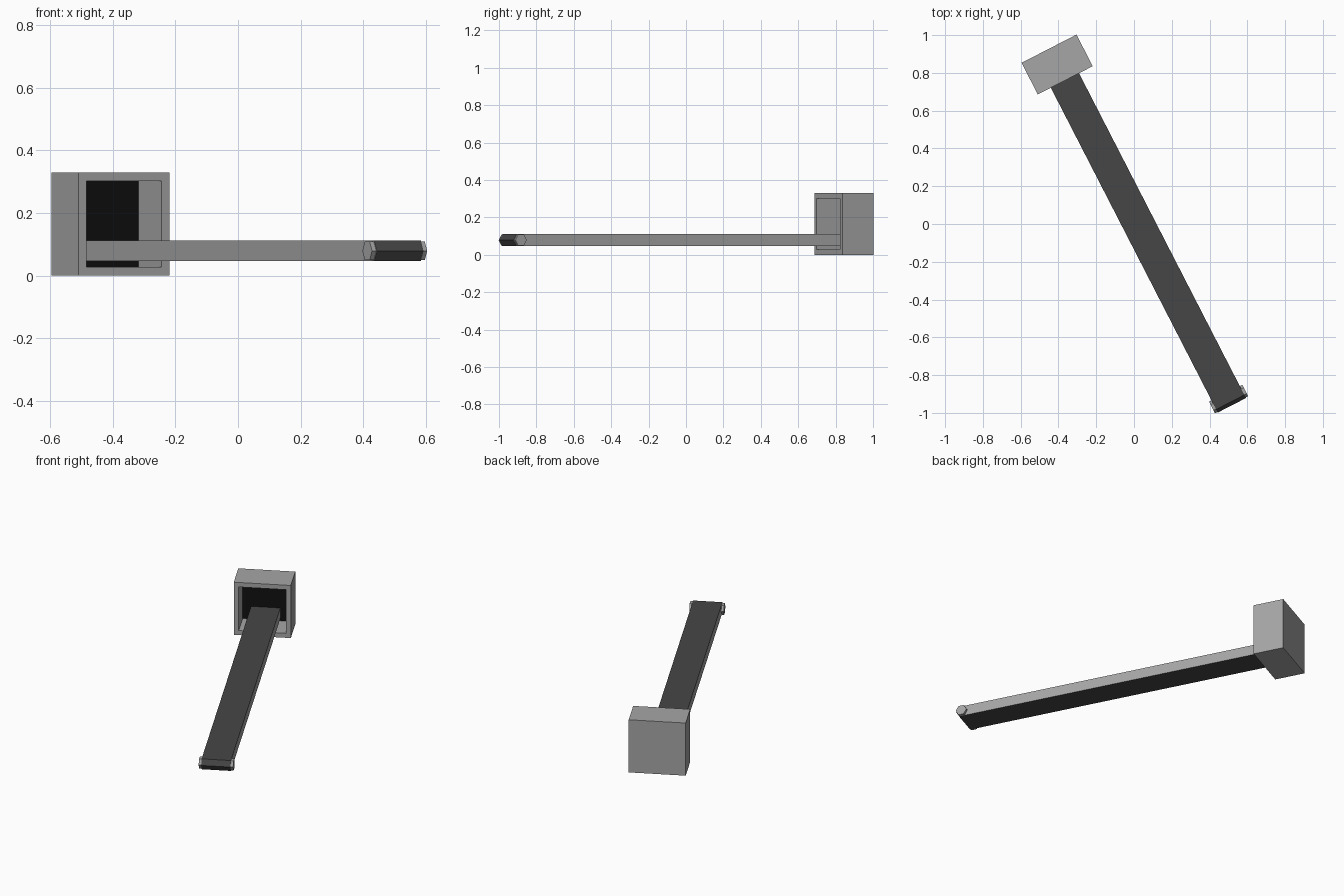
import bpy, bmesh, math
from mathutils import Matrix, Vector

if "Cube" in bpy.data.objects:
    bpy.data.objects.remove(bpy.data.objects["Cube"], do_unlink=True)

HEADING = math.radians(27.2)   # the whole conveyor is turned about z
ARM_X, ARM_Z = 0.022, 0.079    # centre line of the arm
HALF_W, HALF_H = 0.084, 0.0325
ROLLER_Y = -1.053


def material(name, value):
    mat = bpy.data.materials.new(name)
    mat.use_nodes = True
    colour = (value, value, value, 1)
    mat.diffuse_color = colour
    mat.node_tree.nodes["Principled BSDF"].inputs["Base Color"].default_value = colour
    return mat


grey = material("metal_grey", 0.38)
rubber = material("belt_dark_grey", 0.062)
black = material("opening_black", 0.005)


def finish(name, bm, mats):
    bmesh.ops.recalc_face_normals(bm, faces=bm.faces)
    mesh = bpy.data.meshes.new(name)
    bm.to_mesh(mesh)
    bm.free()
    for mat in mats:
        mesh.materials.append(mat)
    obj = bpy.data.objects.new(name, mesh)
    obj.rotation_euler.z = HEADING
    bpy.context.collection.objects.link(obj)
    return obj


# Housing: a box with a deep square opening and a black back wall
bm = bmesh.new()
bmesh.ops.create_cube(bm, size=1, matrix=Matrix.Translation((0.024, 0.937, 0.165))
                      @ Matrix.Diagonal((0.327, 0.188, 0.33, 1)))
bm.normal_update()
front = min(bm.faces, key=lambda f: f.normal.y)
bmesh.ops.inset_region(bm, faces=[front], thickness=0.04)
result = bmesh.ops.extrude_face_region(bm, geom=[front])
back = [g for g in result["geom"] if isinstance(g, bmesh.types.BMFace)][0]
bmesh.ops.translate(bm, verts=back.verts, vec=(0, 0.163, 0))
if front.is_valid:
    bmesh.ops.delete(bm, geom=[front], context='FACES_ONLY')
back.material_index = 1
finish("housing", bm, [grey, black])

# Arm: long belt with a half-hexagon nose, grey on its two sides
radius = HALF_H / math.cos(math.pi / 6)
profile = [(0.999, HALF_H), (ROLLER_Y - radius / 2, HALF_H), (ROLLER_Y - radius, 0),
           (ROLLER_Y - radius / 2, -HALF_H), (0.999, -HALF_H)]
bm = bmesh.new()
side = bm.faces.new([bm.verts.new((ARM_X - HALF_W, y, ARM_Z + z)) for y, z in profile])
result = bmesh.ops.extrude_face_region(bm, geom=[side], use_keep_orig=True)
moved = [g for g in result["geom"] if isinstance(g, bmesh.types.BMVert)]
bmesh.ops.translate(bm, verts=moved, vec=(2 * HALF_W, 0, 0))
bmesh.ops.recalc_face_normals(bm, faces=bm.faces)
for face in bm.faces:
    face.material_index = 0 if abs(face.normal.x) > 0.9 else 1
finish("conveyor_arm", bm, [grey, rubber])

# Roller: hexagonal shaft whose ends stick out of the nose
bm = bmesh.new()
bmesh.ops.create_cone(bm, cap_ends=True, segments=6, radius1=0.034, radius2=0.034,
                      depth=2 * HALF_W + 0.03)
bm.normal_update()
# Point two corners along the arm, axis across it
corner = max(bm.verts, key=lambda v: v.co.x).co
spin = Matrix.Rotation(-math.atan2(corner.y, corner.x), 4, 'Z')
axes = Matrix(((0, 0, 1, 0), (1, 0, 0, 0), (0, 1, 0, 0), (0, 0, 0, 1)))
bmesh.ops.transform(bm, verts=bm.verts,
                    matrix=Matrix.Translation((ARM_X, ROLLER_Y, ARM_Z)) @ axes @ spin)
finish("end_roller", bm, [grey])
